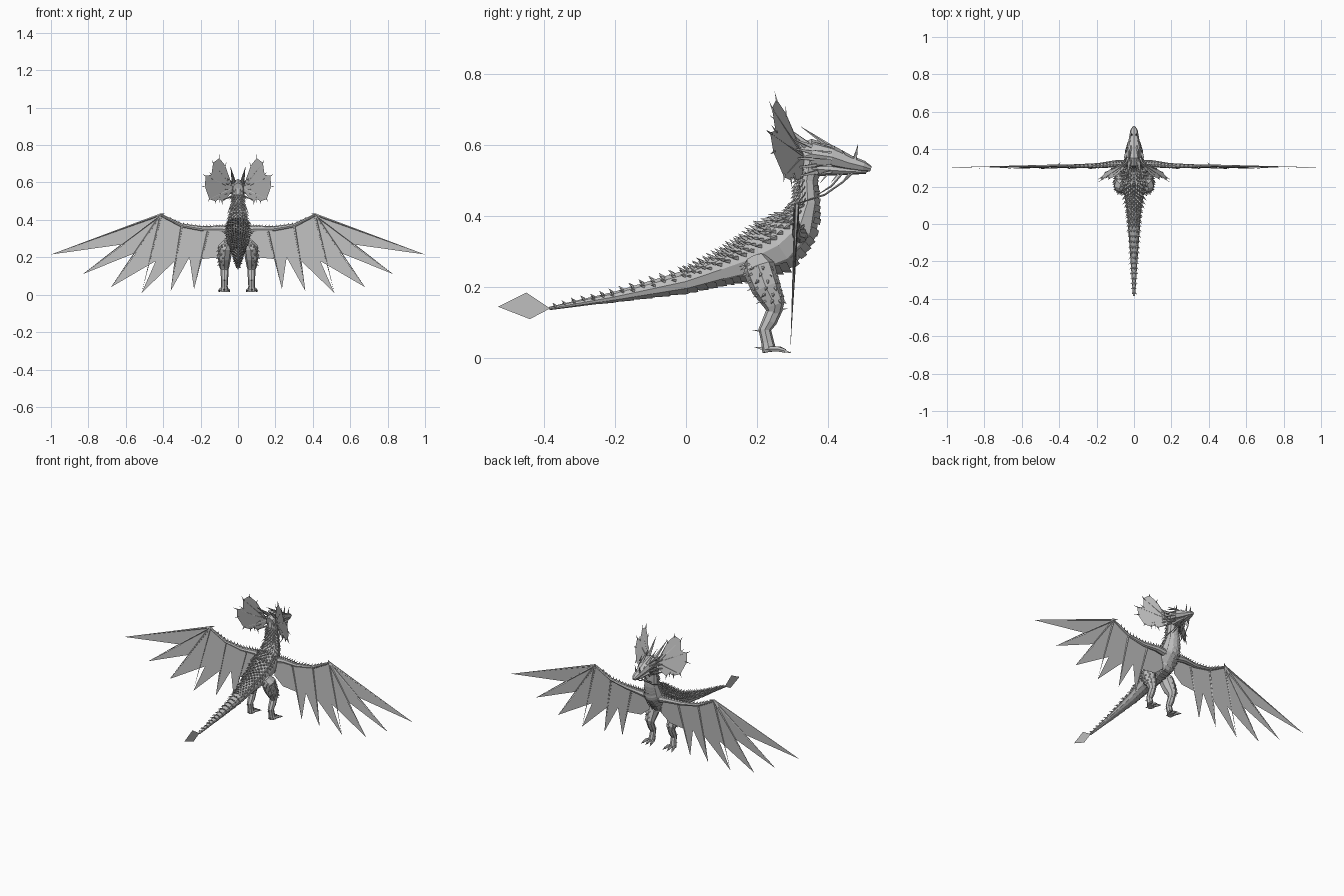
import bpy, bmesh, math, random
from mathutils import Vector as V

random.seed(4)
cube = bpy.data.objects.get("Cube")
if cube:
    bpy.data.objects.remove(cube)

grey = bpy.data.materials.new("stone grey")
grey.use_nodes = True
GREY = (0.52, 0.52, 0.52, 1)
grey.diffuse_color = GREY
grey.node_tree.nodes["Principled BSDF"].inputs["Base Color"].default_value = GREY


def finish(bm, name, mirror=False):
    bmesh.ops.recalc_face_normals(bm, faces=bm.faces)
    mesh = bpy.data.meshes.new(name)
    bm.to_mesh(mesh)
    bm.free()
    mesh.materials.append(grey)
    ob = bpy.data.objects.new(name, mesh)
    bpy.context.collection.objects.link(ob)
    if mirror:
        ob.modifiers.new("Mirror", "MIRROR").use_mirror_merge = False
    return ob


def frame(path, i, ref):
    """Side and up axes of the cross-section at point i."""
    t = (path[min(i + 1, len(path) - 1)] - path[max(i - 1, 0)]).normalized()
    side = (ref - t * ref.dot(t)).normalized()
    return t, side, side.cross(t)


def loft(bm, sections, sides=10, ref=V((1, 0, 0))):
    """Skin elliptical rings given as (x, y, z, half width, half height)."""
    path = [V(s[:3]) for s in sections]
    rings = []
    for i, s in enumerate(sections):
        t, a, b = frame(path, i, ref)
        angles = [math.tau * k / sides for k in range(sides)]
        rings.append([bm.verts.new(path[i] + a * s[3] * math.cos(q) + b * s[4] * math.sin(q))
                      for q in angles])
    for r, q in zip(rings, rings[1:]):
        for k in range(sides):
            n = (k + 1) % sides
            bm.faces.new((r[k], r[n], q[n], q[k]))
    bm.faces.new(rings[0][::-1])
    bm.faces.new(rings[-1])


def spike(bm, base, tip, r, sides=4):
    """Pointed cone from base to tip."""
    base, tip = V(base), V(tip)
    d = (tip - base).normalized()
    a = d.orthogonal().normalized()
    b = d.cross(a)
    ring = [bm.verts.new(base + r * (a * math.cos(q) + b * math.sin(q)))
            for q in (math.tau * k / sides for k in range(sides))]
    top = bm.verts.new(tip)
    for k in range(sides):
        bm.faces.new((ring[k], ring[(k + 1) % sides], top))
    bm.faces.new(ring[::-1])


def sample(sections, t):
    i = min(int(t), len(sections) - 2)
    return [p + (q - p) * (t - i) for p, q in zip(sections[i], sections[i + 1])]


# Body from tail tip to the top of the neck
body = [(0, -.385, .14, .006, .005), (0, -.2, .173, .018, .015), (0, 0, .216, .033, .033),
        (0, .1, .25, .043, .045), (0, .18, .278, .056, .06), (0, .26, .318, .066, .078),
        (0, .322, .375, .057, .058), (0, .343, .44, .042, .035), (0, .34, .5, .034, .03),
        (0, .35, .565, .033, .035)]
bm = bmesh.new()
loft(bm, body)
finish(bm, "body")

# Overlapping plates along the belly and throat
bm = bmesh.new()
dense = [sample(body, k * .25) for k in range(3, 36)]
path = [V(s[:3]) for s in dense]
for i in range(len(dense) - 1):
    t, a, b = frame(path, i, V((1, 0, 0)))
    down = -b if b.dot(V((0, -.6, 1))) > 0 else b
    rows = []
    for j, lift in ((i, 1.0), (i + 1, 1.1)):
        s = dense[j]
        rows.append([bm.verts.new(path[j] + a * s[3] * lift * math.sin(q) + down * s[4] * lift * math.cos(q))
                     for q in (-.9, -.45, 0, .45, .9)])
    for k in range(4):
        bm.faces.new((rows[0][k], rows[0][k + 1], rows[1][k + 1], rows[1][k]))
finish(bm, "belly_plates")

# Rows of pointed scales over the back, sides and tail
bm = bmesh.new()
ROWS = 58
dense = [sample(body, .1 + k * 8.5 / ROWS) for k in range(ROWS)]
path = [V(s[:3]) for s in dense]
for i, s in enumerate(dense):
    t, a, b = frame(path, i, V((1, 0, 0)))
    up = b if b.dot(V((0, -.6, 1))) > 0 else -b
    for k in range(-3, 4):
        q = (k + (.5 if i % 2 else 0)) * .42
        if abs(q) > 1.4:
            continue
        out = a * math.sin(q) + up * math.cos(q)
        base = path[i] + a * s[3] * math.sin(q) * .95 + up * s[4] * math.cos(q) * .95
        size = (.008 + .2 * s[3]) * random.uniform(.85, 1.2)
        spike(bm, base, base + out * size - t * size * .8, size * .35)
finish(bm, "back_scales")

# Tail blade
bm = bmesh.new()
bm.faces.new([bm.verts.new((0, y, z)) for y, z in
              ((-.53, .145), (-.45, .185), (-.383, .14), (-.44, .11))])
finish(bm, "tail_blade")

# Legs
thigh = [(.055, .195, .28, .025, .03), (.068, .205, .255, .038, .046), (.073, .225, .2, .036, .042),
         (.073, .25, .15, .027, .03), (.072, .25, .125, .018, .018)]
shin = [(.072, .253, .145, .02, .022), (.072, .236, .105, .021, .021), (.072, .222, .08, .018, .018),
        (.073, .23, .045, .018, .018), (.074, .235, .018, .022, .02)]
bm = bmesh.new()
loft(bm, thigh, 8)
finish(bm, "thighs", True)
bm = bmesh.new()
loft(bm, shin, 8)
finish(bm, "shins", True)

# Feet: toes, claws and spurs
bm = bmesh.new()
for dx in (-.022, 0, .022):
    knuckle = (.074 + dx, .265 - abs(dx) * .3, .026)
    loft(bm, [(.074 + dx * .4, .225, .025, .009, .009), (*knuckle, .009, .008),
              (.074 + dx * 1.2, .28, .02, .006, .006)], 6)
    spike(bm, (.074 + dx * 1.2, .275, .021), (.074 + dx * 1.4, .298, .014), .006)
spike(bm, (.074, .225, .025), (.074, .19, .032), .008)
spike(bm, (.072, .222, .075), (.074, .182, .08), .006)
spike(bm, (.072, .258, .135), (.072, .288, .14), .006)
finish(bm, "feet", True)

# Scales on the outer thighs
bm = bmesh.new()
for i in range(7):
    s = sample(thigh, .6 + i * .36)
    for k in range(5):
        q = -1.4 + k * .7 + (.3 if i % 2 else 0)
        out = V((math.cos(q), math.sin(q), 0))
        base = V(s[:3]) + V((out.x * s[3], out.y * s[4], 0)) * .93
        spike(bm, base, base + out * .013 + V((0, -.004, -.009)), .005)
finish(bm, "thigh_scales", True)


# Wings hang in one nearly upright plane
def wing(x, z, off=0):
    return V((x, .293 + z * .045 + off, z))


wrist = (.41, .43)
tips = [(1, .215), (.83, .11), (.68, .04), (.515, .01), (.36, .02), (.235, .03)]
notches = [(.61, .27), (.545, .225), (.44, .18), (.34, .178), (.26, .2), (.2, .19)]
edge = [(.04, .36), (.3, .37), wrist]
for tip, notch in zip(tips, notches):
    edge += [tip, notch]
edge += [(.1, .2), (.04, .25)]
bm = bmesh.new()
bm.faces.new([bm.verts.new(wing(*p)) for p in edge])
finish(bm, "wing_membranes", True)

bm = bmesh.new()
arm = [(.03, .32, .345, .024, .024), (.1, .322, .352, .019, .018), (.19, .312, .352, .014, .014),
       (.3, .31, .37, .01, .01), (.41, .31, .425, .007, .007)]
loft(bm, arm, 8, V((0, 1, 0)))
finish(bm, "wing_arms", True)

bm = bmesh.new()
roots = [wrist] * 4 + [(.3, .37), (.16, .34)]
for root, tip in zip(roots, tips):
    spike(bm, wing(*root), wing(*tip), .0065, 5)
spike(bm, wing(*wrist), wing(.39, .435, .02), .006)
finish(bm, "wing_fingers", True)

# Small thorns along the wing arms
bm = bmesh.new()
for i in range(16):
    s = sample(arm, .5 + i * .2)
    for dy in (-.4, .4):
        base = V(s[:3]) + V((0, dy * s[3], s[4] * .8))
        spike(bm, base, base + V((.007, dy * .012, .013)), .004)
finish(bm, "arm_thorns", True)

# Head and lower jaw
bm = bmesh.new()
loft(bm, [(0, .318, .565, .028, .035), (0, .355, .575, .042, .043), (0, .41, .567, .038, .032),
          (0, .46, .55, .027, .022), (0, .5, .54, .02, .016), (0, .521, .533, .008, .008)], 8)
finish(bm, "head")
bm = bmesh.new()
loft(bm, [(0, .34, .535, .032, .025), (0, .4, .53, .03, .016), (0, .46, .526, .021, .009),
          (0, .508, .524, .009, .005)], 8)
finish(bm, "lower_jaw")

# Horns, cheek spines and whiskers
bm = bmesh.new()
spike(bm, (.022, .34, .6), (.04, .235, .685), .012, 6)
spike(bm, (.018, .415, .588), (.028, .32, .655), .009, 5)
spike(bm, (.012, .475, .555), (.016, .485, .605), .007, 5)
spike(bm, (.016, .45, .56), (.024, .44, .59), .006)
for i in range(5):
    z = .525 + i * .018
    spike(bm, (.033, .37 - i * .004, z), (.085 - i * .006, .285, z - .02 + i * .012), .007)
    spike(bm, (.034, .41, z), (.055, .35, z + i * .006 - .01), .005)
for k in range(4):
    y = .37 + k * .03
    spike(bm, (.014, y, .52), (.02, y - .025, .49), .004)
finish(bm, "horns_and_spines", True)
bm = bmesh.new()
loft(bm, [(.014, .47, .522, .003, .003), (.03, .44, .495, .003, .003), (.045, .39, .46, .003, .003),
          (.055, .31, .435, .001, .001)], 5)
loft(bm, [(.012, .44, .52, .003, .003), (.02, .41, .485, .003, .003), (.025, .37, .46, .001, .001)], 5)
finish(bm, "whiskers", True)


# Lobed neck frills swept back from the head, with thorny rims
def frill(x, z):
    return V((x, .33 - .55 * (x - .03) - .23 * (z - .57), z))


rim = [(.028, .56), (.045, .62), (.068, .69), (.1, .73), (.133, .705), (.142, .642), (.172, .635),
       (.178, .58), (.153, .51), (.12, .5), (.1, .512), (.085, .495), (.055, .52)]
bm = bmesh.new()
bm.faces.new([bm.verts.new(frill(*p)) for p in rim])
finish(bm, "frills", True)
bm = bmesh.new()
for x, z in rim[2:12]:
    d = V((x - .1, z - .6)).normalized() * .022
    spike(bm, frill(x - d.x * .4, z - d.y * .4), frill(x + d.x, z + d.y), .004)
for x, z in rim[2:10:2]:
    spike(bm, frill(.03, .57), frill(x, z), .004)
finish(bm, "frill_spines", True)
